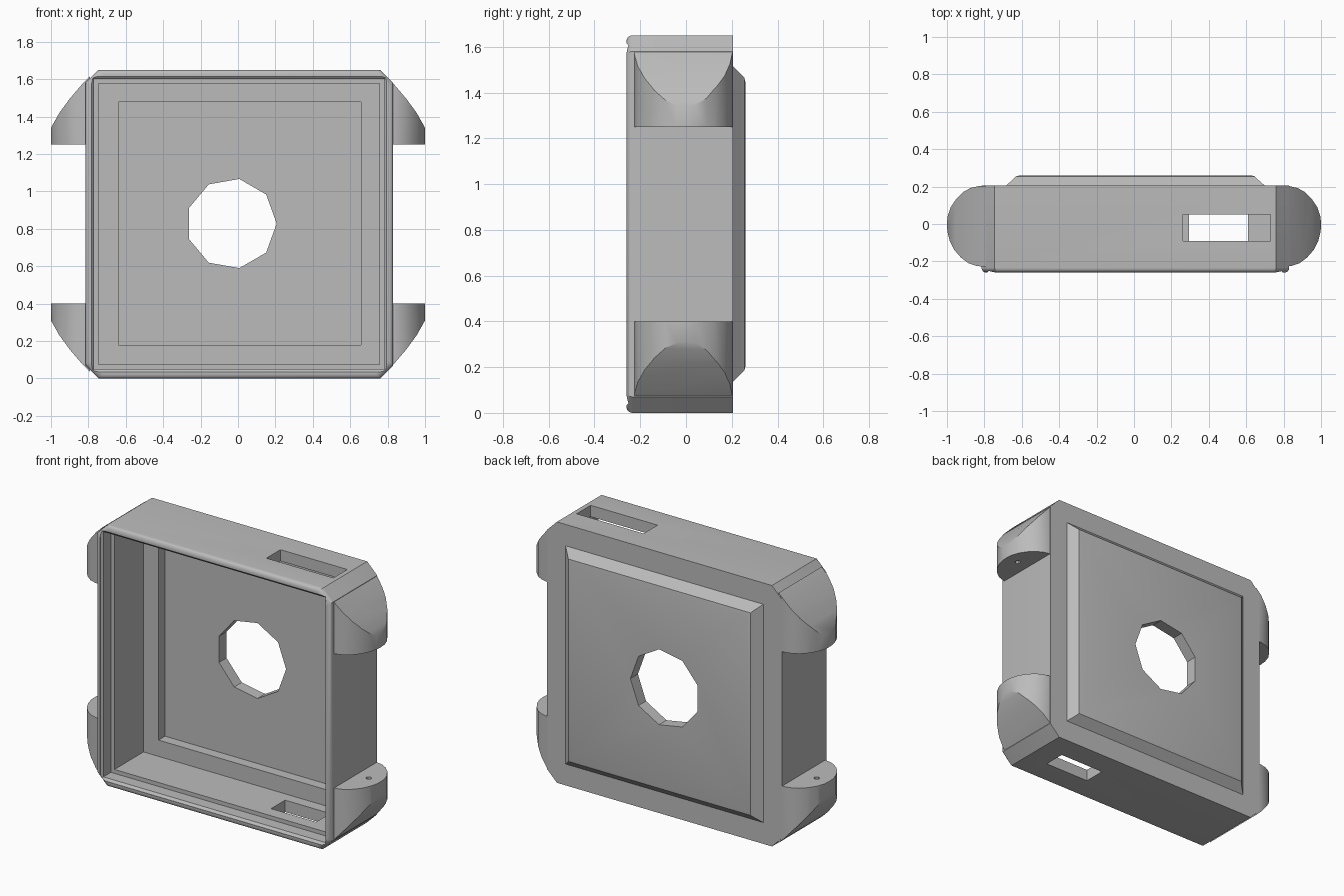
import bpy, bmesh
from math import sin, cos, pi, radians

cube = bpy.data.objects.get("Cube")
if cube:
    bpy.data.objects.remove(cube, do_unlink=True)

grey = bpy.data.materials.new("plain_grey")
grey.use_nodes = True
COLOUR = (0.5, 0.5, 0.5, 1)
grey.diffuse_color = COLOUR
grey.node_tree.nodes["Principled BSDF"].inputs["Base Color"].default_value = COLOUR

MID_Z = 0.825
BACK = 0.205


def loft(name, rings):
    """Closed solid through rings with equal point counts."""
    bm = bmesh.new()
    loops = [[bm.verts.new(p) for p in ring] for ring in rings]
    for a, b in zip(loops, loops[1:]):
        for i in range(len(a)):
            j = (i + 1) % len(a)
            bm.faces.new((a[i], a[j], b[j], b[i]))
    bm.faces.new(loops[0])
    bm.faces.new(loops[-1])
    bmesh.ops.recalc_face_normals(bm, faces=bm.faces)
    mesh = bpy.data.meshes.new(name)
    bm.to_mesh(mesh)
    bm.free()
    mesh.materials.append(grey)
    obj = bpy.data.objects.new(name, mesh)
    bpy.context.collection.objects.link(obj)
    return obj


def boolean(obj, tool, operation):
    """Apply a boolean and throw the tool away."""
    mod = obj.modifiers.new("cut", "BOOLEAN")
    mod.operation = operation
    mod.object = tool
    mod.solver = "EXACT"
    bpy.context.view_layer.objects.active = obj
    bpy.ops.object.modifier_apply(modifier=mod.name)
    bpy.data.objects.remove(tool, do_unlink=True)


def smooth(obj):
    bpy.ops.object.select_all(action="DESELECT")
    obj.select_set(True)
    bpy.context.view_layer.objects.active = obj
    bpy.ops.object.shade_smooth_by_angle(angle=radians(30))


def rect(y, x0, x1, z0, z1):
    return [(x0, y, z0), (x1, y, z0), (x1, y, z1), (x0, y, z1)]


def outline(y, inset):
    """Case outline with clipped corners."""
    x0, x1, z0, z1, c = -0.815 + inset, 0.83 - inset, inset, 1.65 - inset, 0.07
    return [(x, y, z) for x, z in (
        (x0 + c, z0), (x1 - c, z0), (x1, z0 + c), (x1, z1 - c),
        (x1 - c, z1), (x0 + c, z1), (x0, z1 - c), (x0, z0 + c))]


def disc(n, cx, cy, r):
    return [(cx + r * cos(2 * pi * i / n), cy + r * sin(2 * pi * i / n)) for i in range(n)]


# Case shell with a rounded front rim
R = 0.026
rim = [outline(-0.26 + R * (1 - sin(a)), R * (1 - cos(a)))
       for a in (radians(90 - 15 * k) for k in range(7))]
case = loft("case", rim + [outline(BACK, 0)])

# Raised panel on the back
panel = loft("back_panel", [
    rect(0.19, -0.69, 0.705, 0.13, 1.52),
    rect(BACK, -0.685, 0.7, 0.135, 1.515),
    rect(0.24, -0.645, 0.66, 0.17, 1.48),
    rect(0.255, -0.63, 0.645, 0.185, 1.465),
    rect(0.26, -0.61, 0.625, 0.205, 1.445)])
boolean(case, panel, "UNION")

# Stepped cavity: flared mouth, ledge, floor and recess
cavity = loft("cavity_cutter", [
    rect(-0.3, -0.782, 0.795, 0.035, 1.615),
    rect(-0.258, -0.782, 0.795, 0.035, 1.615),
    rect(-0.245, -0.77, 0.782, 0.05, 1.6),
    rect(-0.17, -0.77, 0.782, 0.05, 1.6),
    rect(-0.17, -0.745, 0.757, 0.075, 1.578),
    rect(0.12, -0.745, 0.757, 0.075, 1.578),
    rect(0.12, -0.64, 0.657, 0.178, 1.478),
    rect(0.185, -0.64, 0.657, 0.178, 1.478)])
boolean(case, cavity, "DIFFERENCE")

# Nine-sided hole through the back
hole = disc(9, -0.035, 0.828, 0.242)
boolean(case, loft("hole_cutter", [[(x, y, z) for x, z in hole] for y in (0.1, 0.4)]), "DIFFERENCE")

# Slots in the top and bottom walls
for x0, x1, za, zb in ((0.262, 0.73, 1.5, 1.75), (0.295, 0.61, -0.1, 0.15)):
    slot = [rect(y, x0, x1, za, zb) for y in (-0.09, 0.05)]
    boolean(case, loft("slot_cutter", slot), "DIFFERENCE")
smooth(case)

# Four strap lugs: rounded plan cut by a curved slope
PLAN = [(0.79, -0.228), (0.84, -0.225), (0.885, -0.21), (0.925, -0.18), (0.96, -0.14),
        (0.985, -0.09), (0.998, -0.04), (1, 0), (0.997, 0.04), (0.98, 0.09),
        (0.95, 0.135), (0.915, 0.17), (0.875, 0.192), (0.83, 0.203), (0.79, 0.203)]
SLOPE = [(0.78, 0.425), (1.05, 0.425), (1.05, 0.44), (1, 0.515), (0.955, 0.595),
         (0.9, 0.67), (0.83, 0.752), (0.78, 0.8)]


def lug(name, sx, sz):
    body = loft(name, [[(sx * x, y, MID_Z + sz * h) for x, y in PLAN] for h in (0.425, 0.825)])
    wedge = loft("wedge_cutter", [[(sx * x, y, MID_Z + sz * h) for x, h in SLOPE] for y in (-0.4, 0.4)])
    boolean(body, wedge, "INTERSECT")
    pin = [[(sx * x, y, MID_Z + sz * h) for x, y in disc(12, 0.915, 0, 0.016)] for h in (0.4, 0.5)]
    boolean(body, loft("pin_cutter", pin), "DIFFERENCE")
    smooth(body)


for side, sx in (("left", 1), ("right", -1)):
    for level, sz in (("upper", 1), ("lower", -1)):
        lug(f"{level}_{side}_lug", sx, sz)
